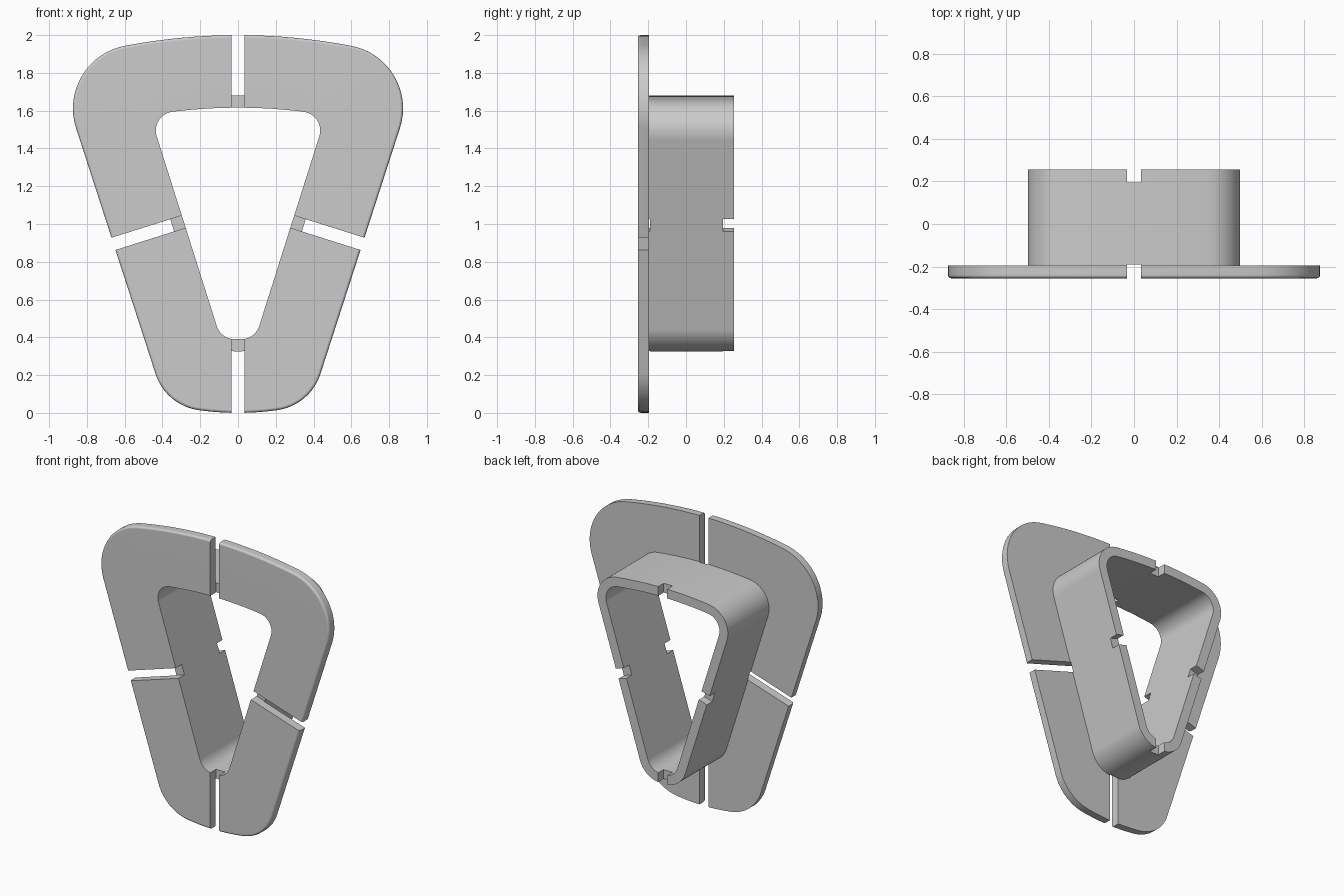
import bpy, bmesh, math
from mathutils import Matrix, Vector

cube = bpy.data.objects.get("Cube")
if cube:
    bpy.data.objects.remove(cube, do_unlink=True)

SIDE = math.radians(-17.5)      # outward direction of the sloping sides
FRONT, FLANGE_BACK, BACK = -0.255, -0.195, 0.255
SLOT = 0.068

grey = bpy.data.materials.new("plain_grey")
grey.use_nodes = True
grey.diffuse_color = (0.6, 0.6, 0.6, 1)
grey.node_tree.nodes["Principled BSDF"].inputs["Base Color"].default_value = (0.6, 0.6, 0.6, 1)


def arc(centre, radius, start, end, steps):
    return [centre + radius * Vector((math.cos(a), math.sin(a)))
            for a in (start + (end - start) * i / steps for i in range(steps + 1))]


def outline(upper, r_upper, lower, r_lower, top_z, bottom_z, grow=0.0):
    """Rounded triangle: arched top, two filleted corners per side, arched bottom."""
    upper, lower = Vector(upper), Vector(lower)
    top, bottom = Vector((0, top_z)), Vector((0, bottom_z))
    to_up, to_low = upper - top, lower - bottom
    a_up = math.atan2(to_up.y, to_up.x)
    a_low = math.atan2(to_low.y, to_low.x)
    half = arc(top, to_up.length + r_upper + grow, math.pi / 2, a_up, 8)
    half += arc(upper, r_upper + grow, a_up, SIDE, 16)[1:]
    half += arc(lower, r_lower + grow, SIDE, a_low, 12)
    half += arc(bottom, to_low.length + r_lower + grow, a_low, -math.pi / 2, 5)[1:]
    return half + [Vector((-p.x, p.y)) for p in half[-2:0:-1]]


def rim(grow=0.0):
    return outline((0.537, 1.612), 0.337, (0.17, 0.292), 0.28, -1.2, 1.5, grow)


def hole(grow=0.0):
    return outline((0.335, 1.495), 0.1, (0.017, 0.49), 0.1, -1.2, 5.39, grow)


def finish(bm, name):
    bmesh.ops.recalc_face_normals(bm, faces=bm.faces)
    mesh = bpy.data.meshes.new(name)
    bm.to_mesh(mesh)
    bm.free()
    obj = bpy.data.objects.new(name, mesh)
    bpy.context.collection.objects.link(obj)
    mesh.materials.append(grey)
    return obj


# Flange with softened front edge, and the tube wall behind it
edge = 0.015
sections = [(hole(), FRONT)]
for i in range(4):
    t = math.pi / 2 * i / 3
    sections.append((rim(edge * (math.sin(t) - 1)), FRONT + edge * (1 - math.cos(t))))
sections += [(rim(), FLANGE_BACK), (hole(0.064), FLANGE_BACK), (hole(0.064), BACK), (hole(), BACK)]

bm = bmesh.new()
loops = [[bm.verts.new((p.x, y, p.y)) for p in pts] for pts, y in sections]
for a, b in zip(loops, loops[1:] + loops[:1]):
    for i in range(len(a)):
        j = (i + 1) % len(a)
        bm.faces.new((a[i], a[j], b[j], b[i]))
frame = finish(bm, "flanged_triangular_frame")

# Slots through the flange and matching notches in the back of the wall
bm = bmesh.new()
side_x, side_z = 0.288, 1.012
places = [(0, 1.615, math.pi / 2), (0, 0.39, -math.pi / 2),
          (side_x, side_z, SIDE), (-side_x, side_z, math.pi - SIDE)]
for x, z, angle in places:
    for y0, y1 in ((FRONT - 0.1, -0.19), (0.196, BACK + 0.1)):
        box = (Matrix.Translation((x, (y0 + y1) / 2, z)) @ Matrix.Rotation(-angle, 4, 'Y')
               @ Matrix.Translation((0.25, 0, 0)) @ Matrix.Diagonal((0.64, y1 - y0, SLOT, 1)))
        bmesh.ops.create_cube(bm, size=1, matrix=box)
cutter = finish(bm, "slot_cutter")
cutter.hide_render = True

bpy.ops.object.select_all(action='DESELECT')
frame.select_set(True)
bpy.context.view_layer.objects.active = frame
cut = frame.modifiers.new("slots", 'BOOLEAN')
cut.operation = 'DIFFERENCE'
cut.solver = 'EXACT'
cut.object = cutter
bpy.ops.object.modifier_apply(modifier=cut.name)
bpy.data.objects.remove(cutter, do_unlink=True)

# Smooth curves, crisp edges
bpy.ops.object.shade_smooth_by_angle(angle=math.radians(32))
weighted = frame.modifiers.new("even_shading", 'WEIGHTED_NORMAL')
weighted.keep_sharp = True
